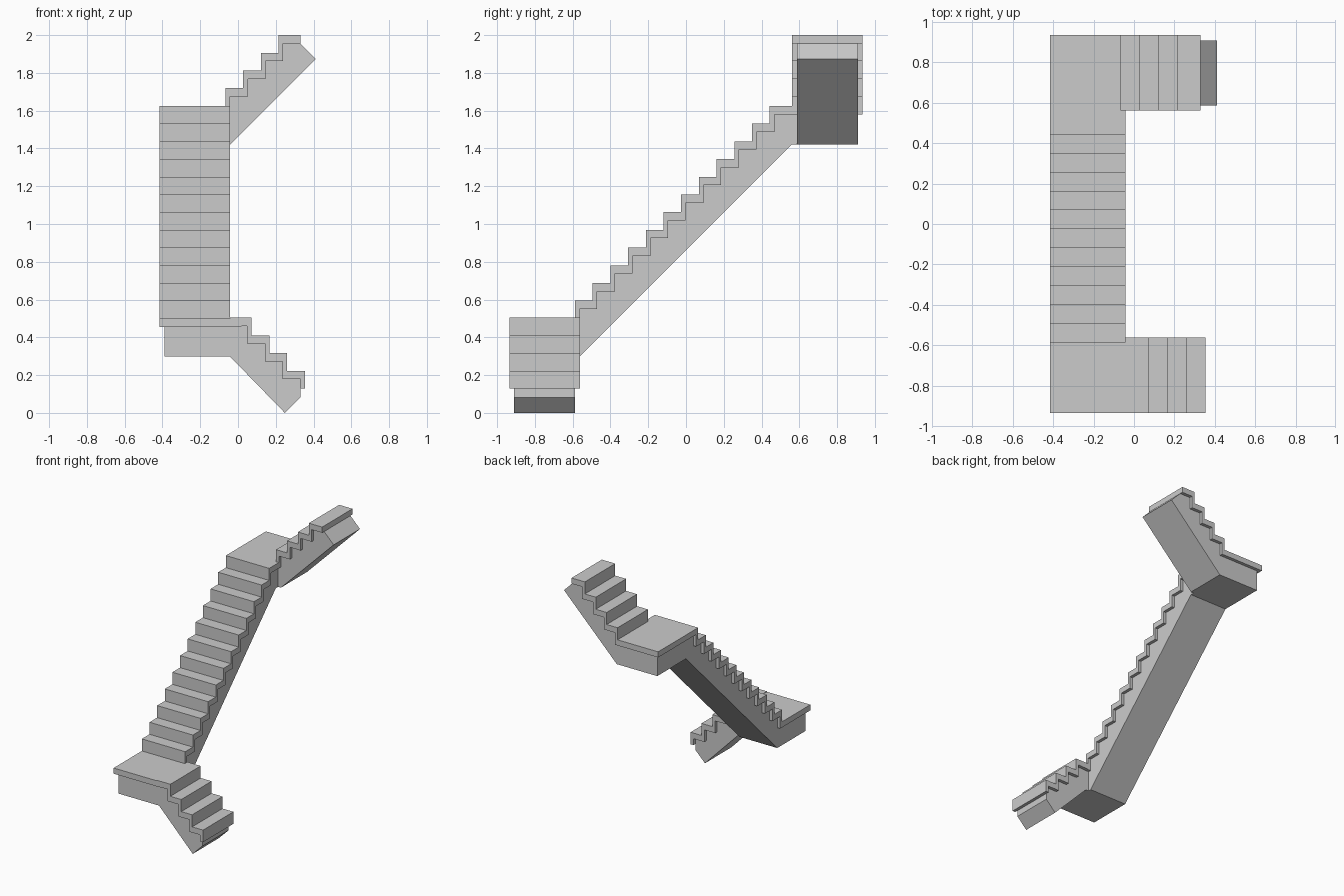
import bpy
import bmesh

if "Cube" in bpy.data.objects:
    bpy.data.objects.remove(bpy.data.objects["Cube"])

R = 0.09375   # rise and run of one step
NX, NZ = 0.024, 0.044   # riser and tread thickness


def extrude(name, profile, axis, lo, hi):
    """Prism from a profile: axis 'y' -> points are (x, z), axis 'x' -> (y, z)."""
    bm = bmesh.new()

    def put(p, d):
        return bm.verts.new((p[0], d, p[1]) if axis == 'y' else (d, p[0], p[1]))
    a = [put(p, lo) for p in profile]
    b = [put(p, hi) for p in profile]
    n = len(profile)
    bm.faces.new(a)
    bm.faces.new(b[::-1])
    for i in range(n):
        j = (i + 1) % n
        bm.faces.new((a[i], b[i], b[j], a[j]))
    bmesh.ops.recalc_face_normals(bm, faces=bm.faces)
    me = bpy.data.meshes.new(name)
    bm.to_mesh(me)
    bm.free()
    bpy.data.objects.new(name, me)
    bpy.context.collection.objects.link(bpy.data.objects[name])


def steps(u, z, count):
    """Zigzag rising in +u: riser then tread, ending at the top of the last riser."""
    pts = []
    for i in range(count):
        pts += [(u + i * R, z + i * R), (u + i * R, z + (i + 1) * R)]
    return pts


def inset(pts):
    return [(u + NX, z - NZ) for u, z in pts]


# Main flight with both landings (profile in y, z)
main = steps(-0.588, 0.5, 12)
main_in = inset(main)
extrude("main_treads",
        [(-0.935, 0.456), (-0.935, 0.5)] + main + [(0.935, 1.625), (0.935, 1.581)] + main_in[::-1],
        'x', -0.415, -0.042)
extrude("main_body",
        [(-0.91, 0.298), (-0.91, 0.456)] + main_in + [(0.91, 1.581), (0.91, 1.42), (0.558, 1.42), (-0.564, 0.298)],
        'x', -0.39, -0.066)

# Upper flight (profile in x, z)
up = steps(-0.066, 1.625, 4)
up_in = inset(up)
extrude("upper_treads",
        up + [(0.33, 2.0), (0.33, 1.956)] + up_in[::-1], 'y', 0.562, 0.935)
extrude("upper_body",
        [(-0.066, 1.42), (-0.066, 1.581)] + up_in + [(0.33, 1.956), (0.412, 1.874), (-0.042, 1.42)],
        'y', 0.587, 0.91)

# Lower flight descends in +x, so its zigzag is mirrored
low = [(-u, z) for u, z in steps(-0.354, 0.129, 4)][::-1]
low_in = [(u - NX, z - NZ) for u, z in low]
low_in[-1] = (0.33, 0.129)
extrude("lower_treads",
        [(-0.042, 0.456), (-0.042, 0.504)] + low + low_in[::-1], 'y', -0.935, -0.562)
extrude("lower_body",
        [(-0.066, 0.298), (-0.066, 0.456)] + low_in + [(0.33, 0.082), (0.248, 0.0), (-0.042, 0.298)],
        'y', -0.91, -0.587)
